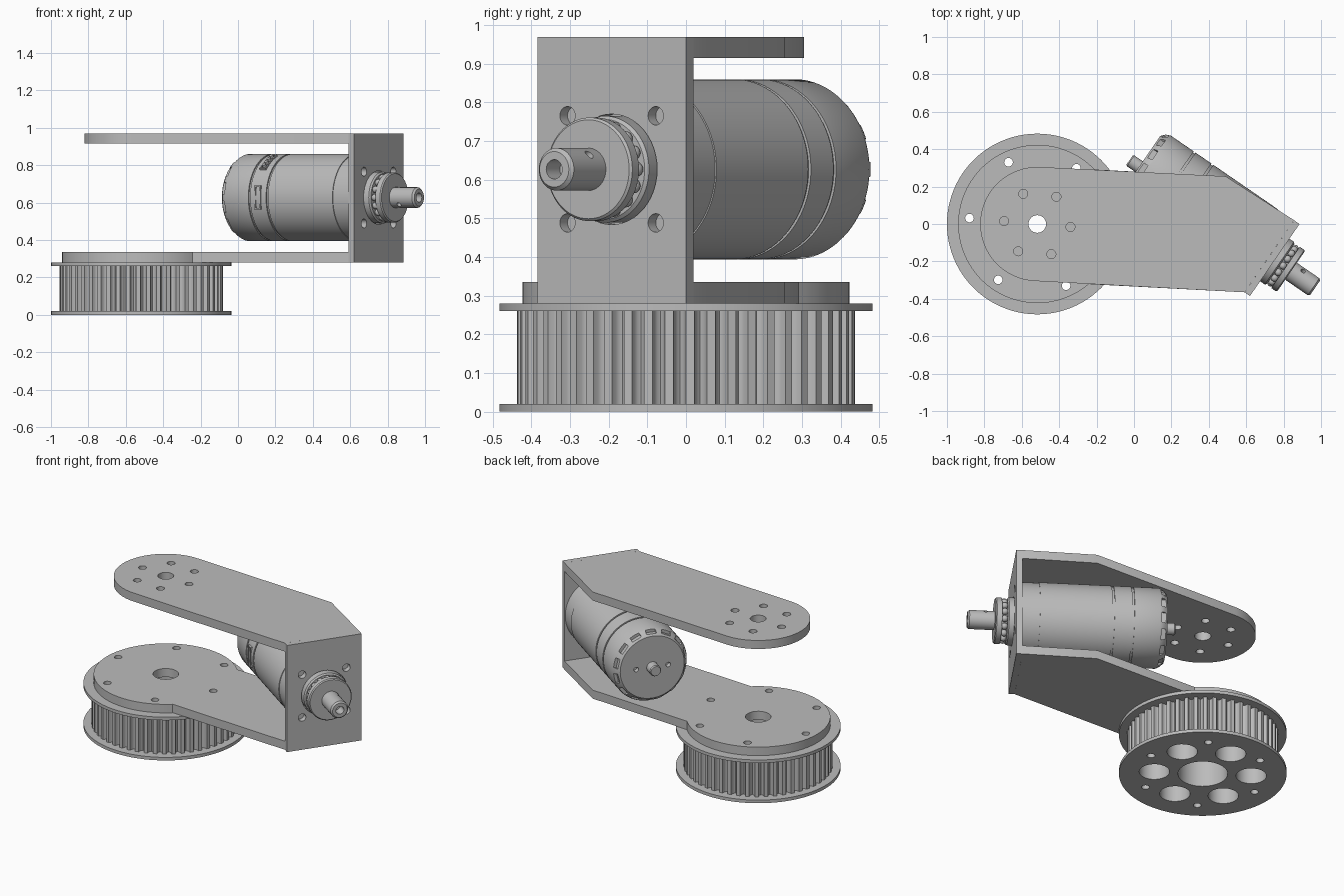
import bpy, bmesh
from math import sin, cos, pi, radians, tau
from mathutils import Matrix, Vector

if "Cube" in bpy.data.objects:
    bpy.data.objects.remove(bpy.data.objects["Cube"])

grey = bpy.data.materials.new("machined grey")
grey.use_nodes = True
grey.diffuse_color = (0.5, 0.5, 0.5, 1)
grey.node_tree.nodes["Principled BSDF"].inputs["Base Color"].default_value = (0.5, 0.5, 0.5, 1)


def select(obj):
    bpy.ops.object.select_all(action='DESELECT')
    obj.select_set(True)
    bpy.context.view_layer.objects.active = obj


def finish(obj, angle=30):
    obj.data.materials.clear()
    obj.data.materials.append(grey)
    select(obj)
    bpy.ops.object.shade_smooth_by_angle(angle=radians(angle))
    return obj


def add_mesh(name, bm, matrix=Matrix()):
    mesh = bpy.data.meshes.new(name)
    bmesh.ops.recalc_face_normals(bm, faces=bm.faces)
    bm.to_mesh(mesh)
    bm.free()
    obj = bpy.data.objects.new(name, mesh)
    obj.matrix_world = matrix
    bpy.context.collection.objects.link(obj)
    return finish(obj)


def arc(cx, cy, r, a0=0, a1=360, n=48):
    """Points on an arc; a full circle leaves out the repeated end."""
    full = a1 - a0 == 360
    steps = [radians(a0 + (a1 - a0) * i / n) for i in range(n if full else n + 1)]
    return [(cx + r * cos(a), cy + r * sin(a)) for a in steps]


def ring_of_holes(cx, cy, radius, hole, count, start):
    return [arc(*arc(cx, cy, radius, start, start + 360, count)[i], hole, n=24)
            for i in range(count)]


def plate(name, loops, z0, z1, matrix=Matrix()):
    """Flat plate from an outline and hole loops."""
    curve = bpy.data.curves.new(name, 'CURVE')
    curve.dimensions, curve.fill_mode = '2D', 'BOTH'
    curve.extrude = (z1 - z0) / 2
    for loop in loops:
        spline = curve.splines.new('POLY')
        spline.points.add(len(loop) - 1)
        for point, (x, y) in zip(spline.points, loop):
            point.co = (x, y, 0, 1)
        spline.use_cyclic_u = True
    obj = bpy.data.objects.new(name, curve)
    bpy.context.collection.objects.link(obj)
    select(obj)
    bpy.ops.object.convert(target='MESH')
    obj = bpy.context.object
    bm = bmesh.new()
    bm.from_mesh(obj.data)
    bmesh.ops.remove_doubles(bm, verts=bm.verts, dist=0.0001)
    bmesh.ops.recalc_face_normals(bm, faces=bm.faces)
    bm.to_mesh(obj.data)
    bm.free()
    obj.matrix_world = matrix @ Matrix.Translation((0, 0, (z0 + z1) / 2))
    return finish(obj)


def lathe(name, profile, matrix, n=64):
    """Turned part from (radius, height) points about local z."""
    bm = bmesh.new()
    verts = [bm.verts.new((r, 0, z)) for r, z in profile]
    edges = [bm.edges.new(pair) for pair in zip(verts, verts[1:])]
    bmesh.ops.spin(bm, geom=verts + edges, cent=(0, 0, 0), axis=(0, 0, 1),
                   angle=tau, steps=n, use_duplicate=False)
    bmesh.ops.remove_doubles(bm, verts=bm.verts, dist=0.0001)
    return add_mesh(name, bm, matrix)


def cut(obj, cutter):
    cutter.hide_render = True
    mod = obj.modifiers.new("cut", 'BOOLEAN')
    mod.operation, mod.solver, mod.object = 'DIFFERENCE', 'EXACT', cutter
    select(obj)
    bpy.ops.object.modifier_apply(modifier=mod.name)
    bpy.data.objects.remove(cutter)
    finish(obj)


# Toothed pulley
PX = -0.517
bolts = ring_of_holes(PX, 0, 0.364, 0.023, 6, 55)
hub_holes = bolts + ring_of_holes(PX, 0, 0.28, 0.088, 6, 25) + [arc(PX, 0, 0.143)]
TEETH = 50
teeth = []
for i in range(TEETH):
    for f in (0, 0.4, 0.46, 0.55, 0.7, 0.85, 0.94):
        depth = 0.03 * sin(pi * (f - 0.4) / 0.6) ** 0.6 if f > 0.4 else 0
        a = tau * (i + f) / TEETH
        teeth.append((PX + (0.437 - depth) * cos(a), (0.437 - depth) * sin(a)))
plate("pulley_teeth", [teeth] + hub_holes, 0.02, 0.26)
for name, z in (("pulley_lower_flange", 0), ("pulley_upper_flange", 0.26)):
    plate(name, [arc(PX, 0, 0.483, n=96)] + hub_holes, z, z + 0.02)

# Bracket arms
arm_end = [(0.591, -0.365), (0.856, 0.02), (0.49, 0.255)]
plate("upper_arm", [arc(PX, 0, 0.305, 87.2, 267) + arm_end, arc(PX, 0, 0.047)]
      + ring_of_holes(PX, 0, 0.178, 0.024, 6, 55), 0.915, 0.97)
plate("lower_arm", [arc(PX, 0, 0.423, 43.5, 310.5, 80) + arm_end, arc(PX, 0, 0.075)]
      + bolts, 0.28, 0.335)

# Motor frame: x along the wall, y up, z outward along the shaft
d, u, up = Vector((0.824, -0.567, 0)), Vector((0.567, 0.824, 0)), Vector((0, 0, 1))
M = Matrix.Translation((0.7525, -0.1925, 0.627)) @ Matrix((u, up, d)).transposed().to_4x4()

# Mounting wall
plate("mounting_wall", [[(-0.2335, -0.347), (0.2335, -0.347), (0.2335, 0.343), (-0.2335, 0.343)],
      arc(0, 0, 0.143)] + ring_of_holes(0, 0, 0.196, 0.024, 4, 45), -0.035, 0, M)

# Motor body with seams and a notched rear cap
R = 0.233
body = [(0, -0.036), (R - 0.004, -0.036), (R - 0.004, -0.14), (R, -0.14)]
for t in (-0.565, -0.68):
    body += [(R, t + 0.006), (R - 0.007, t + 0.006), (R - 0.007, t - 0.006), (R, t - 0.006)]
body += [(R, -0.835), (0.222, -0.86), (0.2, -0.88), (0, -0.88)]
motor = lathe("motor_body", body, M, 96)
bm = bmesh.new()
for i in range(14):
    m = (Matrix.Rotation(tau * (i + 0.5) / 14, 4, 'Z') @ Matrix.Translation((0.228, 0, -0.866))
         @ Matrix.Diagonal((0.036, 0.062, 0.044, 1)))
    bmesh.ops.create_cube(bm, size=1, matrix=m)
for x in (-0.1, 0.1):
    bmesh.ops.create_cone(bm, cap_ends=True, segments=20, radius1=0.015, radius2=0.015,
                          depth=0.06, matrix=Matrix.Translation((x, 0, -0.88)))
cut(motor, add_mesh("cap_cutter", bm, M))
lathe("rear_stub", [(0, -0.87), (0.035, -0.87), (0.035, -0.935), (0.03, -0.942), (0, -0.942)], M, 32)

# Side connectors with pins
for name, angle in (("side_connector", 180), ("upper_connector", 125)):
    P = (M @ Matrix.Rotation(radians(angle), 4, 'Z') @ Matrix.Translation((0, 0, -0.625))
         @ Matrix.Rotation(pi / 2, 4, 'Y'))
    frame = [[(-w, -h), (w, -h), (w, h), (-w, h)] for w, h in ((0.02, 0.065), (0.013, 0.057))]
    plate(name, frame, 0.21, R + 0.004, P)
    if angle == 125:
        for i in range(4):
            plate(f"connector_pin_{i + 1}", [arc(0, (i - 1.5) * 0.028, 0.011, n=16)],
                  0.21, R + 0.014, P)

# Bearing collar, balls and output disc
lathe("bearing_collar", [(0, -0.036), (0.138, -0.036), (0.138, 0.03), (0.13, 0.038), (0, 0.038)], M)
lathe("output_disc", [(0, 0.03), (0.1, 0.03), (0.1, 0.07), (0.134, 0.07), (0.134, 0.1), (0.128, 0.106),
                      (0, 0.106)], M)
bm = bmesh.new()
for x, y in arc(0, 0, 0.112, n=16):
    bmesh.ops.create_uvsphere(bm, u_segments=16, v_segments=10, radius=0.02,
                              matrix=Matrix.Translation((x, y, 0.054)))
add_mesh("bearing_balls", bm, M)

# Output shaft with end bore and cross hole
shaft = lathe("output_shaft", [(0, 0.1), (0.055, 0.1), (0.055, 0.252), (0.046, 0.262), (0.025, 0.262),
                               (0.025, 0.2), (0, 0.2)], M, 48)
bm = bmesh.new()
bmesh.ops.create_cone(bm, cap_ends=True, segments=20, radius1=0.013, radius2=0.013, depth=0.2,
                      matrix=Matrix.Translation((0, 0, 0.158))
                      @ Matrix.Rotation(pi / 4, 4, 'Z') @ Matrix.Rotation(pi / 2, 4, 'Y'))
cut(shaft, add_mesh("cross_hole_cutter", bm, M))
